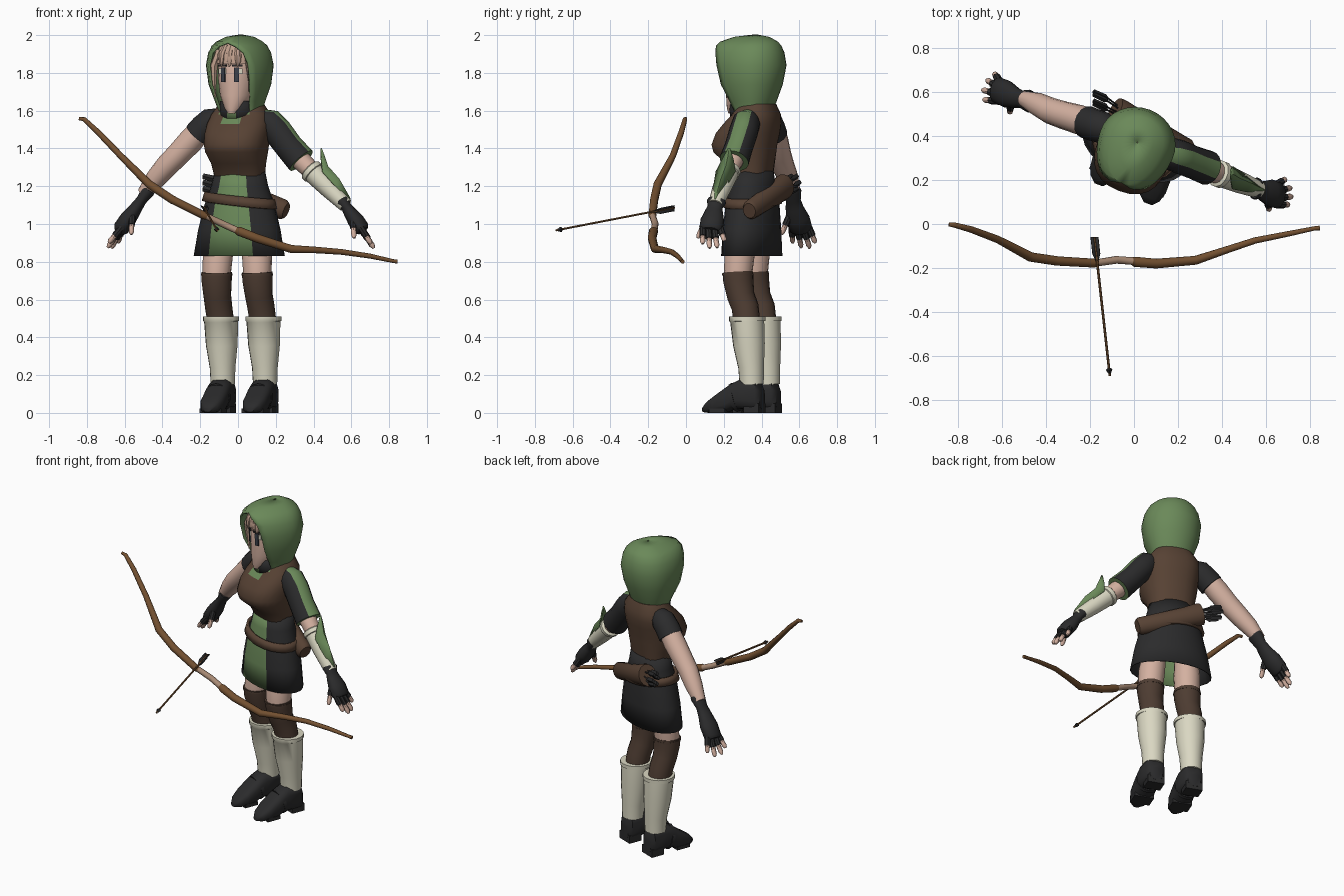
import bpy, bmesh, math
from mathutils import Vector, Matrix

if "Cube" in bpy.data.objects:
    bpy.data.objects.remove(bpy.data.objects["Cube"])

# Palette
COLOURS = {"leaf_green": (.145, .25, .10), "black_cloth": (.024, .024, .025), "vest_brown": (.095, .054, .034),
           "stocking_brown": (.076, .046, .032), "cream_leather": (.70, .68, .54), "skin": (.66, .44, .355),
           "hair": (.53, .35, .265), "bow_wood": (.17, .08, .03), "eye_slate": (.045, .053, .07), "grip_tan": (.40, .26, .18)}
MATS = {}
for label, rgb in COLOURS.items():
    m = bpy.data.materials.new(label)
    m.use_nodes = True
    m.diffuse_color = (*rgb, 1)
    m.node_tree.nodes["Principled BSDF"].inputs["Base Color"].default_value = (*rgb, 1)
    MATS[label] = m

# The figure is turned a little towards its right
BODY = Matrix.Translation((.015, .37, 0)) @ Matrix.Rotation(math.radians(-21), 4, "Z")
WORLD = Matrix.Identity(4)
made = []


def finish(name, bm, faces, frame, thick=0):
    me = bpy.data.meshes.new(name)
    used = sorted(set(faces.values()))
    for label in used:
        me.materials.append(MATS[label])
    for f, label in faces.items():
        f.material_index = used.index(label)
    bmesh.ops.remove_doubles(bm, verts=bm.verts[:], dist=1e-5)
    bmesh.ops.recalc_face_normals(bm, faces=bm.faces[:])
    bm.to_mesh(me)
    bm.free()
    ob = bpy.data.objects.new(name, me)
    bpy.context.collection.objects.link(ob)
    ob.matrix_world = frame
    if thick:
        mod = ob.modifiers.new("thickness", "SOLIDIFY")
        mod.thickness, mod.offset = thick, 0
    made.append(ob)


def skin(name, rings, pick, frame=WORLD, cap=True, closed=True, thick=0):
    """Bridge rings; pick is a colour or a rule (centre, segment, side index)."""
    rule = pick if callable(pick) else (lambda c, s, k: pick)
    bm, faces = bmesh.new(), {}
    vs = [[bm.verts.new(p) for p in r] for r in rings]
    n = len(vs[0])
    for s in range(len(vs) - 1):
        for k in range(n if closed else n - 1):
            j = (k + 1) % n
            f = bm.faces.new((vs[s][k], vs[s][j], vs[s + 1][j], vs[s + 1][k]))
            faces[f] = rule(f.calc_center_median(), s, k)
    if cap:
        for s, r in ((0, vs[0]), (len(vs) - 2, vs[-1])):
            f = bm.faces.new(r)
            faces[f] = rule(f.calc_center_median(), s, 0)
    finish(name, bm, faces, frame, thick)


def spow(v, p):
    return math.copysign(abs(v) ** p, v)


def loft(name, rows, pick, n=24, power=1, tilt=0, **kw):
    """Stack of ovals; rows are height, half width, front y, back y."""
    rings = []
    for z, rx, yf, yb in rows:
        ring = []
        for k in range(n):
            t = math.tau * k / n
            x = rx * spow(math.sin(t), power)
            ring.append((x, (yf + yb) / 2 - (yb - yf) / 2 * spow(math.cos(t), power), z + tilt * x))
        rings.append(ring)
    skin(name, rings, pick, BODY, **kw)


def tube(name, path, pick, n=10, flat=(1, 1), ref=(0, 1, 0), frame=WORLD):
    """Tube along a path of x, y, z, radius."""
    pts, ref, rings = [Vector(p[:3]) for p in path], Vector(ref), []
    for i, p in enumerate(pts):
        t = (pts[min(i + 1, len(pts) - 1)] - pts[max(i - 1, 0)]).normalized()
        a = t.cross(ref).normalized()
        b = a.cross(t)
        rings.append([p + path[i][3] * (a * flat[0] * math.cos(w) + b * flat[1] * math.sin(w))
                      for w in (math.tau * k / n for k in range(n))])
    skin(name, rings, pick, frame)


def box(name, at, size, colour, turn=0):
    bm = bmesh.new()
    bmesh.ops.create_cube(bm, size=1, matrix=Matrix.Translation(at) @ Matrix.Rotation(turn, 4, "Z")
                          @ Matrix.Diagonal((*size, 1)))
    finish(name, bm, {f: colour for f in bm.faces}, BODY)


# Torso: vest with a green scoop at the neck, collar, neck
def vest_rule(c, s, k):
    scoop = c.y < 0 and (c.z > 1.58 and abs(c.x) < .08 or c.z > 1.54 and abs(c.x) < .05)
    return "leaf_green" if scoop else "vest_brown"


loft("vest", [(1.25, .135, -.115, .08), (1.32, .145, -.155, .09), (1.38, .162, -.225, .1), (1.42, .168, -.235, .105),
              (1.48, .172, -.21, .118), (1.53, .172, -.165, .124), (1.58, .16, -.115, .122), (1.635, .12, -.08, .1)],
     vest_rule, power=.85)
loft("collar", [(1.55, .095, -.13, .05), (1.6, .088, -.138, .05), (1.65, .09, -.135, .05)],
     lambda c, s, k: "leaf_green" if k in (0, 23) else "black_cloth", cap=False, thick=.012)
loft("neck", [(1.54, .055, -.08, .03), (1.68, .055, -.08, .03)], "skin", n=16)

# Skirt with a green front panel, belt
loft("skirt", [(1.28, .135, -.115, .085), (1.2, .153, -.13, .095), (1.1, .19, -.15, .112), (.97, .224, -.16, .116),
               (.83, .25, -.165, .118)],
     lambda c, s, k: "leaf_green" if k < 2 or k > 21 else "black_cloth", cap=False, thick=.006)
loft("belt", [(1.1, .198, -.163, .122), (1.15, .184, -.15, .112)], "vest_brown", tilt=-.11, cap=False, thick=.016)

# Quiver on the back of the hip with fletched arrows
tube("quiver", [(.255, .335, 1.07, .042), (.24, .342, 1.076, .054), (.0, .475, 1.165, .064), (-.06, .507, 1.19, .07),
                (-.085, .52, 1.2, .068)], "vest_brown", n=14, flat=(1, .85))
for i in range(6):
    w = math.tau * i / 6
    dy, dz = .028 * math.cos(w), .038 * math.sin(w)
    tube("quiver_arrow", [(-.07, .515 + dy * .7, 1.195 + dz * .7, .006), (-.12, .545 + dy, 1.205 + dz, .006),
                          (-.13, .55 + dy, 1.207 + dz, .017), (-.185, .575 + dy, 1.22 + dz, .015)],
         "black_cloth", n=4, flat=(1, .7))

# Head, face and fringe
loft("head", [(1.585, .025, -.155, -.07), (1.615, .055, -.162, 0), (1.68, .088, -.164, .06), (1.76, .104, -.165, .1),
              (1.84, .107, -.165, .11), (1.91, .095, -.145, .1), (1.95, .06, -.1, .06)], "skin")
for s in (-1, 1):
    turn = s * math.radians(22)
    box("eye_white", (s * .045, -.156, 1.808), (.046, .008, .028), "cream_leather", turn)
    box("iris", (s * .037, -.16, 1.79), (.025, .008, .078), "eye_slate", turn)
    box("eyebrow", (s * .042, -.161, 1.838), (.055, .009, .011), "black_cloth", turn)
    tube("side_lock", [(s * .075, -.12, 1.92, .02), (s * .1, -.135, 1.84, .02), (s * .105, -.125, 1.75, .014),
                       (s * .097, -.125, 1.67, .003)], "hair", n=6, frame=BODY)
loft("fringe", [(1.85, .107, -.172, 0), (1.9, .102, -.172, 0), (1.94, .085, -.15, 0), (1.962, .045, -.11, 0)], "hair")
for i in range(-1, 2):
    tube("fringe_lock", [(i * .035, -.13, 1.945, .015), (i * .045, -.158, 1.9, .02), (i * .047, -.162, 1.86, .016),
                         (i * .045, -.168, 1.835, .004)], "hair", n=8, frame=BODY)

# Hood: rows are height, half width, front, back, opening half angle
HOOD = [(1.555, .102, .115, .07, 50), (1.6, .11, .13, .08, 48), (1.65, .127, .158, .1, 46), (1.74, .158, .208, .133, 43),
        (1.84, .17, .23, .154, 40), (1.905, .156, .23, .144, 34), (1.94, .137, .217, .13, 20), (1.96, .115, .195, .115, 0),
        (1.985, .07, .12, .07, 0), (1.998, .002, .002, .002, 0)]
rings = []
for z, rx, front, back, a in HOOD:
    ring = []
    for k in range(25):
        t = math.radians(a + (360 - 2 * a) * k / 24)
        c = math.cos(t)
        ring.append((rx * math.sin(t), -c * (front if c > 0 else back), z))
    rings.append(ring)
skin("hood", rings, "leaf_green", BODY, cap=False, closed=False, thick=.012)

# Legs: thigh, stocking, tall boot and heeled shoe
SHOE = [(.085, .04, .02, .13), (.065, .06, .01, .175), (-.03, .066, .02, .18), (-.07, .066, .02, .16),
        (-.11, .067, 0, .135), (-.17, .064, 0, .092), (-.215, .048, 0, .06), (-.242, .02, .004, .03)]
for side, s in (("left", 1), ("right", -1)):
    cx = s * .12 + .008
    tube(side + "_thigh", [(s * .1, -.03, .95, .07), (s * .111, -.05, .84, .08), (s * .116, -.058, .72, .074)],
         "skin", n=16, frame=BODY)
    tube(side + "_stocking", [(s * .115, -.058, .745, .081), (s * .116, -.055, .70, .08), (s * .118, -.04, .62, .073),
                              (s * .12, -.015, .56, .072), (cx, 0, .47, .07)], "stocking_brown", n=16, frame=BODY)
    tube(side + "_garter", [(s * .115, -.058, .728, .083), (s * .115, -.058, .738, .083)], "stocking_brown", n=16, frame=BODY)
    tube(side + "_boot", [(cx, .025, .15, .064), (cx, .022, .24, .068), (cx, .01, .36, .084),
                          (cx, 0, .485, .09), (cx, 0, .487, .096), (cx, 0, .51, .096),
                          (cx, 0, .508, .078)], "cream_leather", n=20, frame=BODY)
    shoe = []
    for y, w, z0, z1 in SHOE:
        shoe.append([(cx + .004 - .05 * y + w * spow(math.sin(t), .75), y,
                      (z0 + z1) / 2 + (z1 - z0) / 2 * spow(math.cos(t), .6))
                     for t in (math.tau * k / 14 for k in range(14))])
    skin(side + "_shoe", shoe, "black_cloth", BODY)
    box(side + "_heel", (cx, .042, .025), (.105, .085, .05), "black_cloth")
    box(side + "_sole", (cx + .011, -.145, .011), (.122, .09, .022), "black_cloth")
    tube(side + "_shoe_strap", [(cx + .006, -.075, .08, .078), (cx + .006, -.055, .085, .078)], "black_cloth",
         n=14, flat=(1, .9), ref=(1, 0, 0), frame=BODY)

# Left arm: striped sleeve, forearm, bracer with a leaf guard
tube("left_sleeve", [(.13, .332, 1.555, .055), (.165, .32, 1.54, .074), (.21, .305, 1.49, .077), (.27, .28, 1.41, .075),
                     (.335, .255, 1.335, .079)],
     lambda c, s, k: "leaf_green" if k < 1 or k > 15 else "black_cloth", n=18)
tube("left_forearm", [(.31, .262, 1.36, .056), (.37, .235, 1.3, .05), (.42, .215, 1.25, .042)], "skin", n=12)
tube("left_bracer", [(.378, .232, 1.292, .053), (.383, .23, 1.287, .063), (.4, .223, 1.27, .063), (.402, .222, 1.268, .057),
                     (.48, .19, 1.19, .051), (.57, .155, 1.1, .039)], "cream_leather", n=12)
GUARD = [((.44, .228, 1.4), .004, 0), ((.448, .222, 1.35), .028, .008), ((.46, .21, 1.29), .05, .014),
         ((.515, .185, 1.22), .036, .018), ((.585, .155, 1.125), .006, .008)]
skin("left_leaf_guard", [[(x - .25 * w, y - w, z - .25 * w), (x + h, y, z + h), (x - .25 * w, y + w, z - .25 * w)]
                         for (x, y, z), w, h in GUARD], "leaf_green", closed=False, cap=False, thick=.008)

# Right arm: short sleeve and bare arm
tube("right_sleeve", [(-.1, .423, 1.56, .055), (-.14, .437, 1.545, .072), (-.18, .45, 1.51, .074), (-.215, .463, 1.47, .075)],
     "black_cloth", n=14)
tube("right_arm", [(-.17, .45, 1.53, .062), (-.25, .475, 1.44, .067), (-.32, .495, 1.365, .063), (-.38, .515, 1.305, .06),
                   (-.44, .545, 1.235, .053), (-.5, .57, 1.16, .036)], "skin", n=14)

# Fingerless gloves and fingers
HANDS = {"left": ((.55, .163, 1.125), (.59, .148, 1.065), (.655, .132, .975), (.615, .062, .925),
                  [(.705, .088, .895), (.72, .125, .872), (.715, .165, .875), (.69, .205, .91)]),
         "right": ((-.47, .557, 1.185), (-.54, .575, 1.085), (-.62, .608, .975), (-.565, .505, .945),
                   [(-.685, .565, .9), (-.69, .61, .875), (-.67, .655, .872), (-.635, .685, .9)])}
for side, (wrist, palm, knuckle, thumb, tips) in HANDS.items():
    w, p, q = Vector(wrist), Vector(palm), Vector(knuckle)
    tube(side + "_glove", [(*w, .049), (*w.lerp(p, .12), .052), (*w.lerp(p, .6), .04), (*p, .048), (*p.lerp(q, .5), .063),
                           (*q, .061), (*(q + (q - p) * .12), .045)], "black_cloth", n=12, flat=(.7, 1))
    digits = [(q.lerp(p, .1) + Vector((0, (i - 1.5) * .03, 0)), Vector(t)) for i, t in enumerate(tips)]
    digits.append((p.lerp(q, .25) - Vector((0, .03, 0)), Vector(thumb)))
    for a, b in digits:
        tube(side + "_finger", [(*a, .018), (*a.lerp(b, .55), .018), (*a.lerp(b, .56), .014), (*a.lerp(b, .88), .014),
                                (*b, .007)], lambda c, s, k: "black_cloth" if s < 2 else "skin", n=8)

# Bow with a wrapped grip, and the nocked arrow
tube("bow", [(-.842, -.002, 1.558, .009), (-.815, -.005, 1.555, .012), (-.74, -.025, 1.485, .015), (-.62, -.07, 1.36, .017),
             (-.47, -.15, 1.21, .022), (-.35, -.168, 1.13, .022), (-.18, -.178, 1.045, .021), (-.165, -.176, 1.04, .017),
             (-.08, -.163, 1.0, .018), (-.01, -.168, .968, .018), (.005, -.172, .962, .024), (.1, -.18, .925, .023),
             (.28, -.165, .868, .021), (.42, -.118, .862, .017), (.55, -.075, .852, .015), (.7, -.045, .83, .013),
             (.82, -.02, .804, .01), (.844, -.018, .801, .011)],
     lambda c, s, k: "grip_tan" if 7 <= s <= 8 else "bow_wood", n=10)
tail, tip = Vector((-.18, -.06, 1.088)), Vector((-.11, -.69, .966))
tube("arrow_shaft", [(*tail, .006), (*tip, .006)], "bow_wood", n=6, ref=(0, 0, 1))
tube("arrow_head", [(*tail.lerp(tip, .945), .007), (*tail.lerp(tip, .955), .015), (*tip, .001)], "black_cloth",
     n=4, ref=(0, 0, 1))
for i in range(3):
    w = math.tau * i / 3 + .5
    out = Vector((math.cos(w), 0, math.sin(w))) * .02
    skin("arrow_fletching", [[tail, tail + out], [tail.lerp(tip, .14), tail.lerp(tip, .12) + out],
                             [tail.lerp(tip, .18), tail.lerp(tip, .175) + out * .3]],
         "black_cloth", closed=False, cap=False, thick=.004)

# Smooth shading with crisp edges
bpy.ops.object.select_all(action="DESELECT")
for ob in made:
    ob.select_set(True)
bpy.context.view_layer.objects.active = made[0]
bpy.ops.object.shade_smooth_by_angle(angle=math.radians(42))
